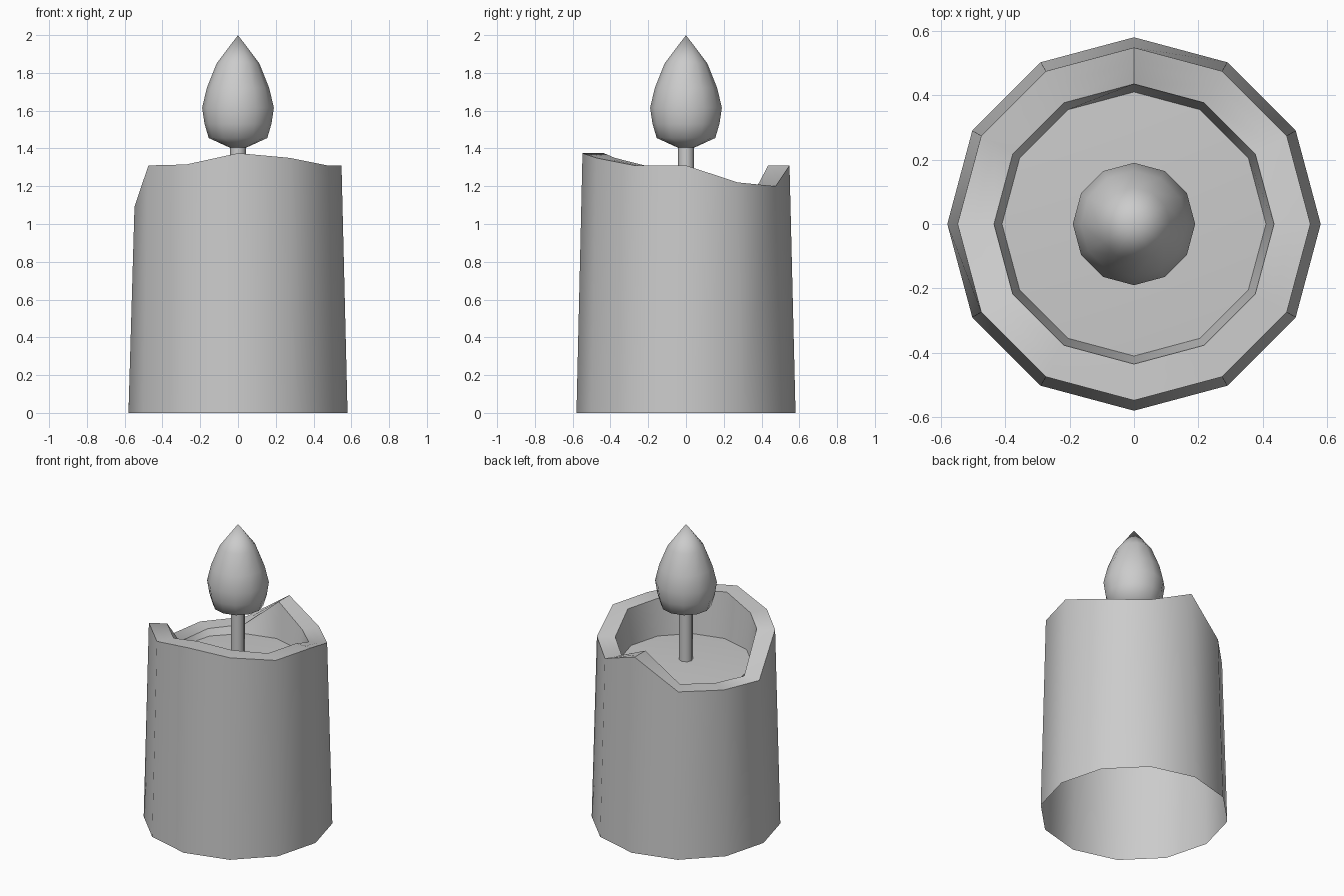
import bpy, bmesh
from math import sin, cos, radians, tau

if "Cube" in bpy.data.objects:
    bpy.data.objects.remove(bpy.data.objects["Cube"])


def lathe(name, rings, sides, cap_start=False, cap_end=False, angle=50):
    """Skin rings of (radius, height); height may be a list with one value per side."""
    bm = bmesh.new()
    loops = []
    for r, z in rings:
        if r == 0:
            loops.append([bm.verts.new((0, 0, z))] * sides)
            continue
        zs = z if isinstance(z, list) else [z] * sides
        loops.append([bm.verts.new((r * cos(tau * i / sides), r * sin(tau * i / sides), zs[i]))
                      for i in range(sides)])
    for a, b in zip(loops, loops[1:]):
        for i in range(sides):
            j = (i + 1) % sides
            corners = list(dict.fromkeys((a[i], a[j], b[j], b[i])))
            bm.faces.new(corners)
    if cap_start:
        bm.faces.new(loops[0][::-1])
    if cap_end:
        bm.faces.new(loops[-1])
    bmesh.ops.recalc_face_normals(bm, faces=bm.faces)
    mesh = bpy.data.meshes.new(name)
    bm.to_mesh(mesh)
    bm.free()
    obj = bpy.data.objects.new(name, mesh)
    bpy.context.collection.objects.link(obj)
    bpy.ops.object.select_all(action='DESELECT')
    obj.select_set(True)
    bpy.context.view_layer.objects.active = obj
    bpy.ops.object.shade_smooth_by_angle(angle=radians(angle))
    return obj


# Melted rim heights, every 30 degrees starting at +x
rim = [1.31, 1.22, 1.20, 1.31, 1.12, 1.11, 1.09, 1.31, 1.315, 1.375, 1.35, 1.31]

# Wax body: open bottom, tapered wall, uneven rim, sunken pool
lathe("wax_body", [(0.58, 0), (0.548, rim), (0.5, rim), (0.435, rim),
                   (0.41, 1.07), (0, 1.09)], 12)

# Wick
lathe("wick", [(0.043, 1.07), (0.043, 1.44)], 8, cap_start=True, cap_end=True)

# Flame
lathe("flame", [(0, 1.40), (0.045, 1.405), (0.155, 1.455), (0.177, 1.53), (0.19, 1.615),
                (0.165, 1.72), (0.113, 1.85), (0, 2.0)], 12)
